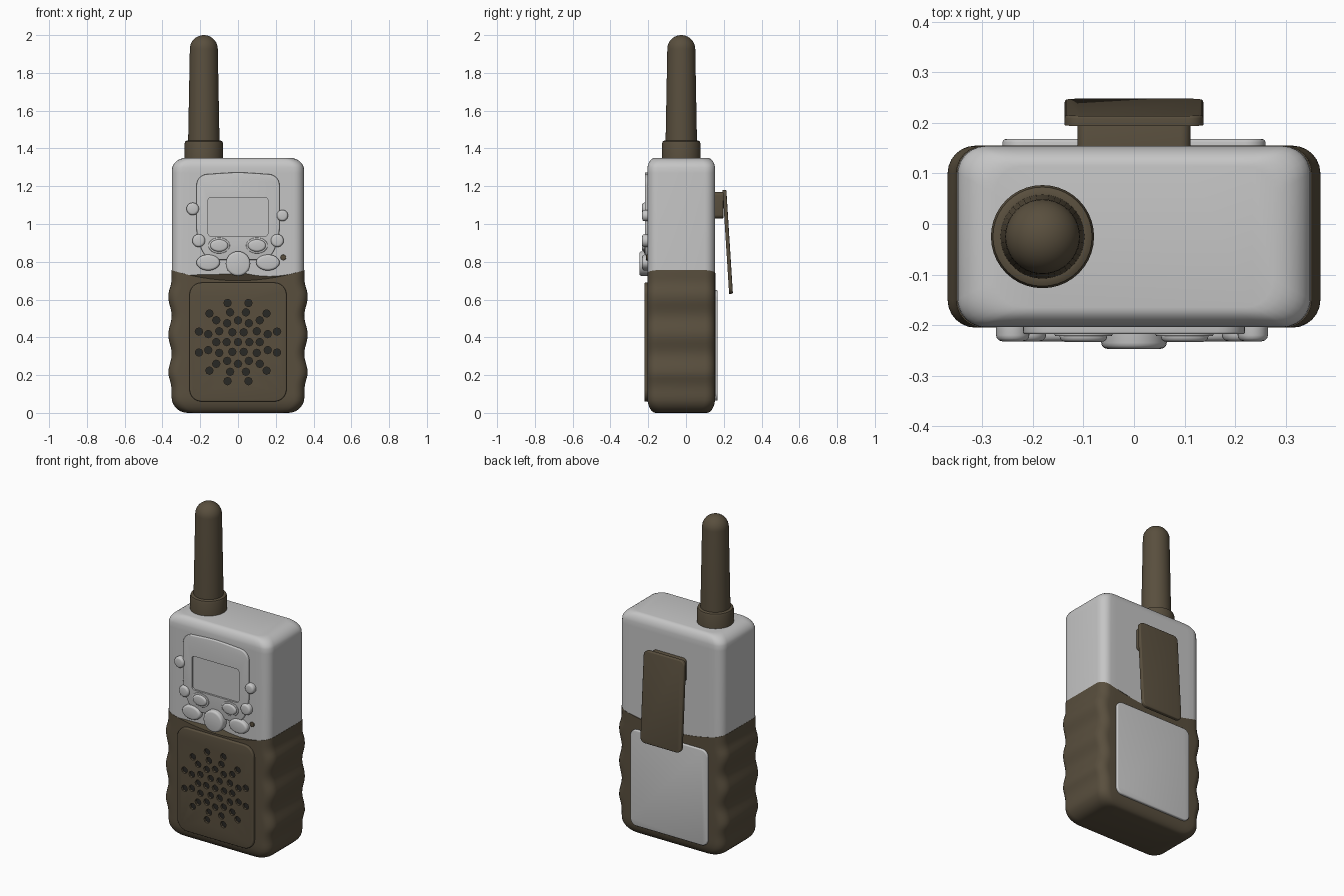
import bpy, bmesh, math
from mathutils import Matrix

if "Cube" in bpy.data.objects:
    bpy.data.objects.remove(bpy.data.objects["Cube"])


def material(name, rgb):
    m = bpy.data.materials.new(name)
    m.diffuse_color = (*rgb, 1)
    m.use_nodes = True
    m.node_tree.nodes["Principled BSDF"].inputs["Base Color"].default_value = m.diffuse_color
    return m


GREY = material("light_grey", (0.56, 0.56, 0.56))
BROWN = material("dark_brown", (0.100, 0.078, 0.048))
DARK = material("speaker_dark", (0.022, 0.021, 0.018))
FRONT, BACK = -0.205, 0.155
YC, HALF = (FRONT + BACK) / 2, (BACK - FRONT) / 2


def finish(bm, name, mat):
    bmesh.ops.recalc_face_normals(bm, faces=bm.faces)
    me = bpy.data.meshes.new(name)
    bm.to_mesh(me)
    bm.free()
    me.materials.append(mat)
    ob = bpy.data.objects.new(name, me)
    bpy.context.collection.objects.link(ob)
    return ob


def ring(w, d, r, z):
    """Rounded rectangle section; z is a function of x."""
    pts = []
    for k in range(4):
        sx, sy = ((1, 1), (-1, 1), (-1, -1), (1, -1))[k]
        cx, cy = sx * (w - r), sy * (d - r)
        for i in range(7):
            a = math.pi / 2 * (k + i / 6)
            pts.append((cx + r * math.cos(a), cy + r * math.sin(a)))
        if k in (0, 2):      # extra points along the back and front edges
            pts += [(sx * (w - r) * (1 - i / 8), sy * d) for i in range(1, 16)]
    return [(x, YC + y, z(x)) for x, y in pts]


def loft(name, rings, mat):
    bm = bmesh.new()
    loops = [[bm.verts.new(p) for p in r] for r in rings]
    n = len(loops[0])
    for a, b in zip(loops, loops[1:]):
        for i in range(n):
            bm.faces.new((a[i], a[(i + 1) % n], b[(i + 1) % n], b[i]))
    bm.faces.new(loops[0])
    bm.faces.new(loops[-1])
    return finish(bm, name, mat)


def slab(name, pts, y0, y1, mat, corner=0.0, bevel=0.0):
    """Front-facing plate: outline in x,z from y0 to y1, outer rim rounded."""
    bm = bmesh.new()
    bm.faces.new([bm.verts.new((x, y0, z)) for x, z in pts])
    if corner:
        bmesh.ops.bevel(bm, geom=bm.verts[:], offset=corner, segments=6,
                        profile=0.5, affect='VERTICES')
    res = bmesh.ops.extrude_face_region(bm, geom=bm.faces[:])
    top = [v for v in res["geom"] if isinstance(v, bmesh.types.BMVert)]
    bmesh.ops.translate(bm, verts=top, vec=(0, y1 - y0, 0))
    if bevel:
        rim = [e for e in bm.edges if all(abs(v.co.y - y1) < 1e-5 for v in e.verts)]
        bmesh.ops.bevel(bm, geom=rim, offset=bevel, segments=3,
                        profile=0.5, affect='EDGES')
    return finish(bm, name, mat)


def rect(x, z0, z1):
    return [(-x, z0), (x, z0), (x, z1), (-x, z1)]


def ellipse(x, z, rx, rz, n=28):
    return [(x + rx * math.cos(2 * math.pi * i / n),
             z + rz * math.sin(2 * math.pi * i / n)) for i in range(n)]


def cut(ob, cutter):
    mod = ob.modifiers.new("cut", 'BOOLEAN')
    mod.operation = 'DIFFERENCE'
    mod.solver = 'EXACT'
    mod.object = cutter
    cutter.hide_render = True
    bpy.context.view_layer.objects.active = ob
    bpy.ops.object.modifier_apply(modifier=mod.name)
    bpy.data.objects.remove(cutter)


def seam(x):
    return 0.70 + 0.055 * (x / 0.35) ** 2


# Upper shell: curved seam below, rounded top
rings = [ring(0.35, HALF - 0.001, 0.055, seam),
         ring(0.35, HALF - 0.001, 0.055, lambda x: 1.27)]
for i in range(1, 8):
    a = math.pi / 2 * i / 7
    c = 1 - math.cos(a)
    rings.append(ring(0.35 - 0.075 * c, HALF - 0.04 * c, 0.055,
                      lambda x, a=a: 1.285 + 0.065 * math.sin(a)))
loft("upper_shell", rings, GREY)

# Lower grip: rounded bottom and finger waves on the sides
rings = []
for i in range(7, 0, -1):
    a = math.pi / 2 * i / 7
    c = 1 - math.cos(a)
    rings.append(ring(0.352 - 0.085 * c, HALF - 0.045 * c, 0.055,
                      lambda x, a=a: 0.085 - 0.085 * math.sin(a)))
STEPS = 36
for i in range(STEPS + 1):
    t = i / STEPS
    z = 0.09 + 0.66 * t
    fade = min(1, 6 * t, 6 * (1 - t))
    w = 0.352 + fade * (0.008 + 0.009 * math.cos(2 * math.pi * (z - 0.61) / 0.2))
    rings.append(ring(w, HALF, 0.055,
                      lambda x, t=t: 0.09 + (min(seam(x), 0.757) - 0.09) * t))
loft("lower_grip", rings, BROWN)

# Speaker panel with radial pattern of holes over a dark backing
panel = slab("speaker_panel", rect(0.257, 0.06, 0.69), FRONT + 0.01, -0.221, BROWN, 0.065, 0.006)
holes = bmesh.new()
for count, rad, start in ((1, 0, 0), (6, 0.06, 0), (12, 0.115, 0),
                          (12, 0.163, 15), (12, 0.214, 15)):
    for i in range(count):
        a = math.radians(start + 360 * i / count)
        m = Matrix.Translation((rad * math.cos(a), -0.21, 0.375 + rad * math.sin(a)))
        bmesh.ops.create_cone(holes, cap_ends=True, segments=8, radius1=0.02, radius2=0.02,
                              depth=0.1, matrix=m @ Matrix.Rotation(math.pi / 2, 4, 'X'))
cut(panel, finish(holes, "hole_cutter", DARK))
slab("speaker_backing", rect(0.24, 0.14, 0.61), FRONT + 0.002, FRONT - 0.003, DARK)

# Display bezel with recessed screen
bezel = slab("display_bezel",
             [(-0.17, 0.81), (0.17, 0.81), (0.22, 0.93), (0.22, 1.26), (0, 1.275), (-0.22, 1.26),
              (-0.22, 0.93)], FRONT + 0.01, -0.218, GREY, 0.055, 0.005)
cut(bezel, slab("screen_cutter", rect(0.158, 0.935, 1.14), -0.3, -0.15, GREY, 0.015))
slab("screen", rect(0.165, 0.93, 1.145), FRONT + 0.002, FRONT - 0.002, GREY)

# Buttons: x, z, half width, half height, front y
for x, z, rx, rz, y in ((-0.24, 1.08, 0.033, 0.033, -0.232), (0.235, 1.045, 0.03, 0.03, -0.232),
                        (0, 0.79, 0.065, 0.065, -0.247)):
    slab("round_button", ellipse(x, z, rx, rz), FRONT + 0.01, y, GREY, 0, 0.012)
for s in (-1, 1):
    slab("small_button", ellipse(s * 0.208, 0.912, 0.034, 0.034), FRONT + 0.01, -0.232, GREY, 0, 0.012)
    slab("upper_oval_rim", ellipse(s * 0.1, 0.886, 0.057, 0.042), FRONT + 0.01, -0.222, GREY, 0, 0.003)
    slab("upper_oval_button", ellipse(s * 0.1, 0.886, 0.047, 0.032), FRONT + 0.01, -0.233, GREY, 0, 0.01)
    slab("lower_oval_button", ellipse(s * 0.158, 0.796, 0.062, 0.042), FRONT + 0.01, -0.232, GREY, 0, 0.012)
slab("indicator_light", ellipse(0.24, 0.823, 0.015, 0.015, 16), FRONT + 0.01, -0.211, BROWN, 0, 0.003)

# Battery cover on the back
slab("battery_cover", rect(0.26, 0.065, 0.65), BACK - 0.01, 0.168, GREY, 0.04, 0.006)

# Belt clip: mount block and tilted plate
slab("clip_mount", rect(0.112, 1.03, 1.17), BACK - 0.01, 0.198, BROWN, 0.02, 0.005)
clip = slab("belt_clip", rect(0.137, -0.275, 0.275), -0.01, 0.01, BROWN, 0.03, 0.005)
clip.matrix_world = (Matrix.Translation((0, 0.221, 0.905))
                     @ Matrix.Rotation(math.radians(3.6), 4, 'X'))

# Antenna: collar, tapered shaft and domed tip, spun from a profile
profile = [(0, 1.33), (0.102, 1.33), (0.102, 1.425), (0.098, 1.437), (0.09, 1.441), (0.083, 1.441)]
profile += [(0.074 * math.cos(a), 1.927 + 0.073 * math.sin(a))
            for a in (math.pi / 2 * i / 9 for i in range(10))]
bm = bmesh.new()
vs = [bm.verts.new((r, 0, z)) for r, z in profile]
es = [bm.edges.new(p) for p in zip(vs, vs[1:])]
bmesh.ops.spin(bm, geom=vs + es, cent=(0, 0, 0), axis=(0, 0, 1),
               angle=2 * math.pi, steps=40, use_duplicate=False)
bmesh.ops.remove_doubles(bm, verts=bm.verts, dist=1e-4)
bmesh.ops.translate(bm, verts=bm.verts, vec=(-0.181, -0.025, 0))
finish(bm, "antenna", BROWN)

# Smooth shading with sharp edges kept
for ob in bpy.context.scene.objects:
    ob.select_set(True)
    bpy.context.view_layer.objects.active = ob
bpy.ops.object.shade_smooth_by_angle(angle=math.radians(35))
